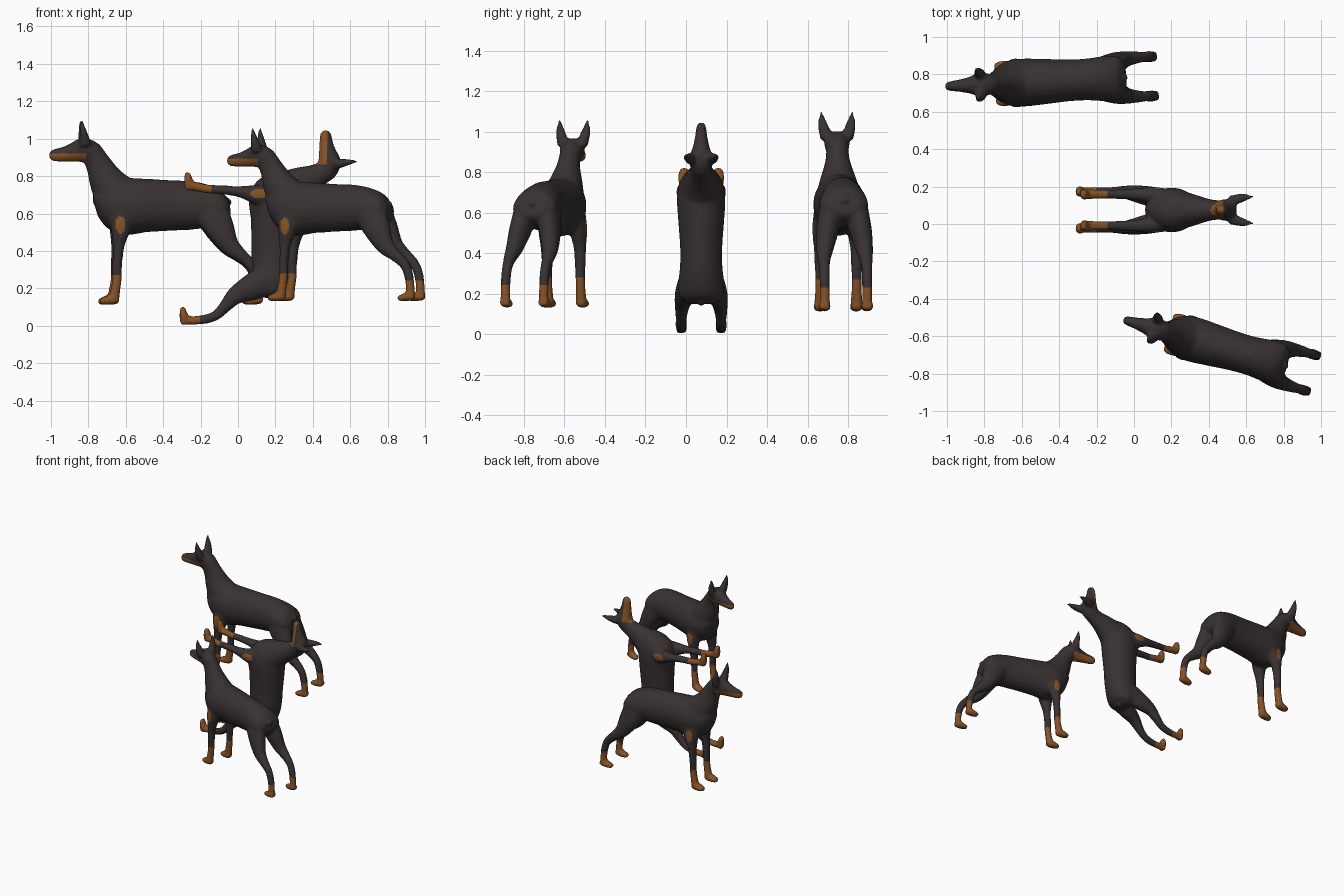
import bpy, bmesh, math
from mathutils import Vector

if "Cube" in bpy.data.objects:
    bpy.data.objects.remove(bpy.data.objects["Cube"])


def material(name, rgb):
    m = bpy.data.materials.new(name)
    m.diffuse_color = (*rgb, 1)
    m.use_nodes = True
    m.node_tree.nodes["Principled BSDF"].inputs["Base Color"].default_value = m.diffuse_color
    return m


COAT = material("black_coat", (0.040, 0.031, 0.032))
TAN = material("rust_tan", (0.24, 0.085, 0.02))


def spline(rows, steps=5):
    """Catmull-Rom interpolation through rows of numbers."""
    out = []
    for i in range(len(rows) - 1):
        a, b = rows[max(i - 1, 0)], rows[i]
        c, d = rows[i + 1], rows[min(i + 2, len(rows) - 1)]
        for k in range(steps):
            t = k / steps
            out.append([0.5 * (2 * q + (r - p) * t + (2 * p - 5 * q + 4 * r - s) * t * t
                               + (3 * q - p - 3 * r + s) * t ** 3)
                        for p, q, r, s in zip(a, b, c, d)])
    out.append(list(rows[-1]))
    return out


def loft(bm, rows, side=1, sides=20):
    """Rows are x, y, z, radius in the profile plane, radius across."""
    rows = spline(rows)
    centres = [Vector((r[0], r[1] * side, r[2])) for r in rows]
    rings = []
    for i, r in enumerate(rows):
        tangent = centres[min(i + 1, len(rows) - 1)] - centres[max(i - 1, 0)]
        tangent.y = 0
        tangent.normalize()
        across = Vector((0, 1, 0))
        up = tangent.cross(across)
        ring = []
        for k in range(sides):
            a = math.tau * k / sides
            ring.append(bm.verts.new(centres[i] + up * max(r[3], .003) * math.cos(a)
                                     + across * max(r[4], .003) * math.sin(a)))
        rings.append(ring)
    faces = [bm.faces.new(rings[0][::-1]), bm.faces.new(rings[-1])]
    for a, b in zip(rings, rings[1:]):
        for k in range(sides):
            n = (k + 1) % sides
            faces.append(bm.faces.new((a[k], a[n], b[n], b[k])))
    bmesh.ops.recalc_face_normals(bm, faces=faces)


HEAD = [(-1.01, 0, .91, .016, .016), (-.99, 0, .911, .032, .025), (-.93, 0, .917, .041, .034),
        (-.88, 0, .927, .053, .045), (-.83, 0, .938, .065, .061), (-.775, 0, .93, .056, .058),
        (-.74, 0, .92, .03, .035)]
NECK = [(-.79, 0, .94, .058, .055), (-.745, 0, .86, .07, .06), (-.70, 0, .77, .097, .087),
        (-.64, 0, .69, .125, .11), (-.56, 0, .65, .13, .11), (-.48, 0, .64, .1, .09)]
TORSO = [(-.775, 0, .69, .03, .04), (-.74, 0, .685, .075, .08), (-.68, 0, .665, .128, .115),
         (-.6, 0, .64, .153, .128), (-.5, 0, .643, .144, .123), (-.35, 0, .643, .135, .112),
         (-.25, 0, .643, .13, .112), (-.15, 0, .637, .112, .121), (-.08, 0, .632, .08, .115),
         (-.045, 0, .635, .04, .075)]
TAIL = [(-.09, 0, .675, .024, .024), (-.05, 0, .66, .02, .02), (-.036, 0, .654, .01, .01)]
EAR = [(-.82, .05, .96, .033, .031), (-.825, .06, 1.0, .028, .03),
       (-.833, .07, 1.045, .018, .023), (-.84, .077, 1.1, .005, .006)]
FRONT_LEG = [(-.62, .075, .63, .07, .045), (-.63, .084, .53, .057, .047),
             (-.643, .09, .43, .032, .034), (-.65, .09, .33, .026, .028),
             (-.652, .09, .25, .025, .026), (-.664, .09, .17, .027, .028),
             (-.67, .09, .125, .026, .028)]
FRONT_PAW = [(-.64, .09, .139, .02, .024), (-.68, .09, .139, .028, .032),
             (-.72, .09, .132, .021, .03), (-.745, .09, .127, .013, .018)]
HIND_LEG = [(-.15, .066, .62, .095, .055), (-.1, .08, .52, .078, .057),
            (-.05, .096, .43, .053, .045), (.015, .104, .372, .036, .033),
            (.065, .105, .325, .029, .027), (.09, .105, .27, .027, .026),
            (.102, .105, .19, .025, .025), (.1, .105, .125, .025, .027)]
HIND_PAW = [(.128, .105, .139, .019, .024), (.095, .105, .139, .026, .031),
            (.055, .105, .132, .021, .029), (.027, .105, .127, .013, .018)]


def tan_marking(c):
    """Tan muzzle, feet and shoulder spots."""
    if c.x < -.815 and .8 < c.z < .922:
        return True
    if c.z < (.27 if c.x < -.4 else .23):
        return True
    spot = ((c.x + .635) / .027) ** 2 + ((c.z - .54) / .046) ** 2
    return spot < 1 and abs(c.y) > .085


def build_dog_mesh():
    bm = bmesh.new()
    for part in (HEAD, NECK, TORSO, TAIL):
        loft(bm, part)
    for side in (-1, 1):
        for part in (EAR, FRONT_LEG, FRONT_PAW, HIND_LEG, HIND_PAW):
            loft(bm, part, side)
    raw = bpy.data.meshes.new("dog_parts")
    bm.to_mesh(raw)
    bm.free()

    # Blend the parts into one continuous skin
    ob = bpy.data.objects.new("dog_parts", raw)
    bpy.context.collection.objects.link(ob)
    rm = ob.modifiers.new("blend", 'REMESH')
    rm.mode = 'VOXEL'
    rm.voxel_size = .009
    sm = ob.modifiers.new("soften", 'SMOOTH')
    sm.factor = .5
    sm.iterations = 8
    deps = bpy.context.evaluated_depsgraph_get()
    mesh = bpy.data.meshes.new_from_object(ob.evaluated_get(deps))
    bpy.data.objects.remove(ob)
    mesh.materials.clear()
    mesh.materials.append(COAT)
    mesh.materials.append(TAN)
    mesh.name = "dog_body"

    # Cut clean borders for the markings, then colour by position
    bm = bmesh.new()
    bm.from_mesh(mesh)
    for z in (.23, .27, .922):
        bmesh.ops.bisect_plane(bm, geom=bm.verts[:] + bm.edges[:] + bm.faces[:],
                               plane_co=(0, 0, z), plane_no=(0, 0, 1), dist=.0005)
    for f in bm.faces:
        f.smooth = True
        f.material_index = int(tan_marking(f.calc_center_median()))
    bm.to_mesh(mesh)
    bm.free()
    return mesh


dog = build_dog_mesh()

# Two standing dogs and one rearing upright
for name, loc, rot, scale in (
        ("standing_dog_back", (0, .785, 0), (0, 0, 2.8), 1),
        ("standing_dog_front", (.856, -.771, .026), (0, 0, -15.9), .94),
        ("rearing_dog", (-.415, .075, .13), (0, 92, 0), .935)):
    ob = bpy.data.objects.new(name, dog)
    bpy.context.collection.objects.link(ob)
    ob.location = loc
    ob.rotation_euler = [math.radians(a) for a in rot]
    ob.scale = (scale,) * 3
